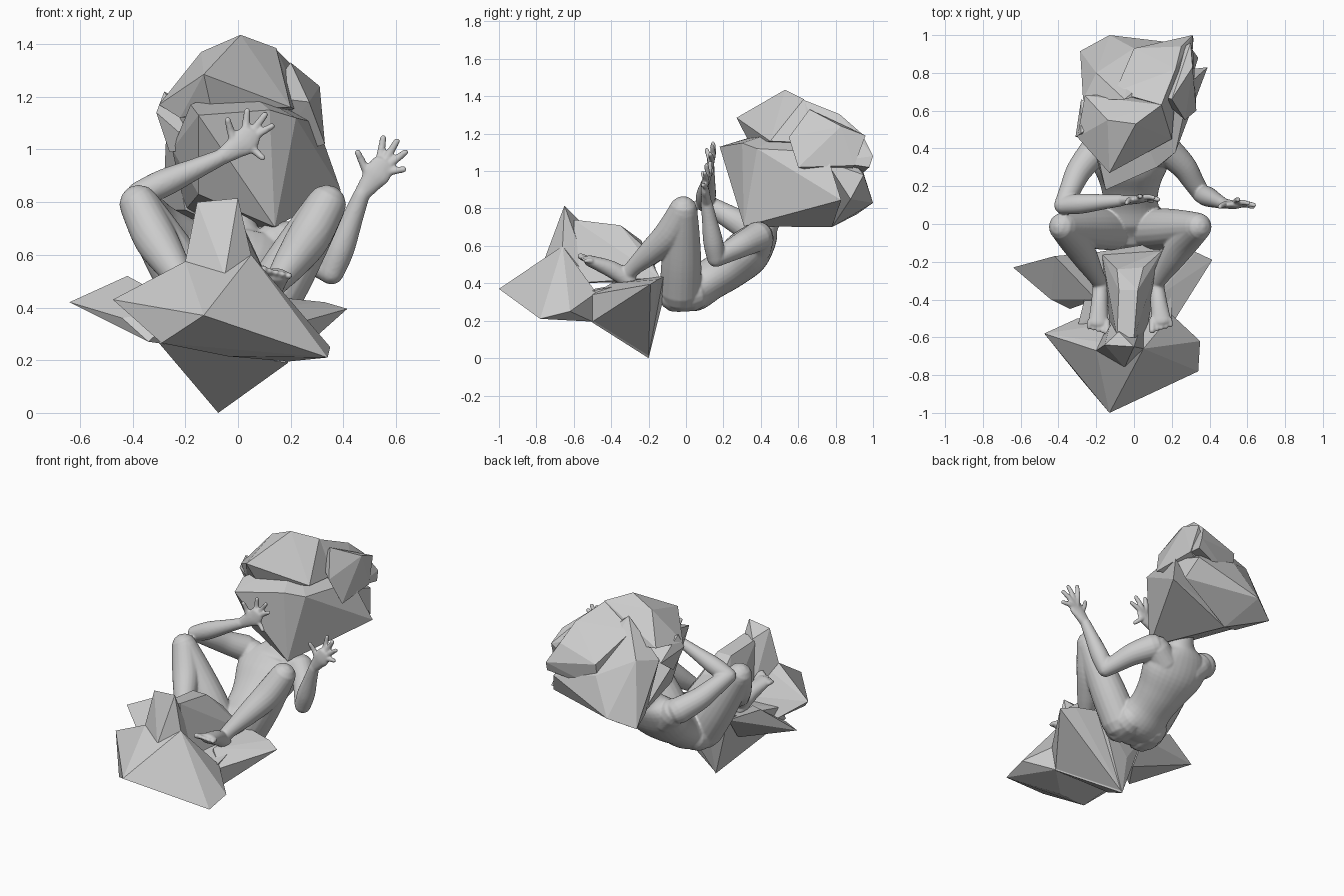
import bpy, bmesh
from math import sin, cos, pi, radians
from mathutils import Vector as V


def finish(bm, name):
    bmesh.ops.recalc_face_normals(bm, faces=bm.faces)
    me = bpy.data.meshes.new(name)
    bm.to_mesh(me)
    bm.free()
    ob = bpy.data.objects.new(name, me)
    bpy.context.collection.objects.link(ob)
    return ob


def rock(name, *pts):
    """Faceted boulder piece: hull round a few corner points."""
    bm = bmesh.new()
    vs = [bm.verts.new(p) for p in pts]
    bmesh.ops.convex_hull(bm, input=vs)
    bmesh.ops.delete(bm, geom=[v for v in bm.verts if not v.link_faces], context='VERTS')
    return finish(bm, name)


def catmull(a, b, c, d, t):
    return [0.5 * (2*q + (r-p)*t + (2*p-5*q+4*r-s)*t*t + (3*q-p-3*r+s)*t**3)
            for p, q, r, s in zip(a, b, c, d)]


def tube(bm, keys, side=(1, 0, 0), n=20, steps=5):
    """Rounded limb through keys (x, y, z, width radius, depth radius)."""
    k = [tuple(q) if len(q) == 5 else tuple(q) + (q[3],) for q in keys]
    k = [k[0]] + k + [k[-1]]
    path = [catmull(*k[i:i+4], j/steps) for i in range(len(k)-3) for j in range(steps)]
    path.append(k[-1])
    P = [V(p[:3]) for p in path]
    rings = []
    for i, p in enumerate(path):
        t = (P[min(i+1, len(P)-1)] - P[max(i-1, 0)]).normalized()
        s = V(side)
        s = (s - t * s.dot(t)).normalized()
        angs = [0]
        if i == 0:
            angs = [-85, -60, -30, 0]
        elif i == len(P)-1:
            angs = [0, 30, 60, 85]
        for a in angs:
            a = radians(a)
            r = min(p[3], p[4])
            rings.append((P[i] + t*r*sin(a), s*p[3]*cos(a), t.cross(s)*p[4]*cos(a)))
    loops = [[bm.verts.new(c + u*cos(2*pi*j/n) + w*sin(2*pi*j/n)) for j in range(n)]
             for c, u, w in rings]
    for A, B in zip(loops, loops[1:]):
        for j in range(n):
            bm.faces.new((A[j], A[(j+1) % n], B[(j+1) % n], B[j]))
    bm.faces.new(loops[0])
    bm.faces.new(loops[-1])


def hand(bm, wrist, c, tips):
    w, c = V(wrist), V(c)
    mid = c + (V(tips[2]) - c) * 0.3
    side = (mid - w).cross(V((0, 1, 0)))
    tube(bm, [(*w, .031, .027), (*c.lerp(w, .35), .044, .024), (*c, .052, .021), (*mid, .044, .017)], side, 14)
    for i, tip in enumerate(tips):
        tip = V(tip)
        root = c.lerp(w, .4) if i == 0 else c
        m = root.lerp(tip, .55) + V((0, .008, 0))
        tube(bm, [(*root, .018), (*m, .0155), (*tip.lerp(root, .03), .0125)], (0, 1, 0), 10)


body = bmesh.new()
# torso and neck
tube(body, [(-.02, -.05, .34, .13, .085), (-.02, .03, .365, .165, .118), (-.02, .13, .42, .145, .11),
            (-.02, .23, .485, .165, .117), (-.02, .325, .565, .205, .125), (-.02, .39, .645, .20, .10),
            (-.01, .42, .71, .09, .075), (.01, .47, .80, .065, .065)], n=32)
for s in (-1, 1):
    # buttock and shoulder mass
    tube(body, [(s*.085-.02, -.055, .335, .09), (s*.08-.02, .03, .35, .10)])
    tube(body, [(s*.09-.02, .37, .58, .085), (s*.16-.01, .385, .645, .085)])

# legs: hip, thigh, knee, calf, ankle
legs = [((.085, -.03, .36), (.335, -.015, .79), (.115, -.315, .445), (.145, -.515, .52)),
        ((-.115, -.03, .36), (-.375, -.015, .79), (-.175, -.315, .44), (-.19, -.525, .51))]
for hip, knee, ankle, ball in legs:
    h, k, a, b = V(hip), V(knee), V(ankle), V(ball)
    tube(body, [(*h, .11), (*h.lerp(k, .35), .107), (*h.lerp(k, .7), .093), (*k, .076)], (0, 1, 0))
    back = V((0, .02, -.02))
    tube(body, [(*k, .075), (*(k.lerp(a, .3) + back), .082), (*(k.lerp(a, .6) + back*.6), .067),
                (*k.lerp(a, .88), .045), (*a, .043)])
    heel = a + V((0, .01, -.028))
    tube(body, [(*heel, .042, .044), (*(heel.lerp(b, .45) + V((0, 0, .012))), .044, .045),
                (*b, .052, .03)])
    tube(body, [(*a, .042), (*a.lerp(b, .6), .036)])
    sg = 1 if b.x > 0 else -1
    for i in range(5):
        root = b + V((sg * (i-2) * .0225, .008, 0))
        tip = root + V((sg*(i-2)*.002, -.057 + i*.007, .024 - i*.006))
        r = .019 if i == 0 else .0135
        tube(body, [(*root, r), (*root.lerp(tip, .6), r), (*tip, r*.9)], n=10)

# arms: shoulder, elbow, wrist
arms = [((.18, .385, .65), (.355, .16, .535), (.47, .11, .83), .02),
        ((-.215, .38, .67), (-.375, .10, .83), (-.065, .125, .97), -.02)]
for sh, el, wr, bow in arms:
    s, e, w = V(sh), V(el), V(wr)
    tube(body, [(*s, .08), (*(s.lerp(e, .35) + V((bow, 0, 0))), .068),
                (*(s.lerp(e, .7) + V((bow/2, 0, 0))), .057), (*e, .048)], (0, 0, 1))
    tube(body, [(*e, .048), (*e.lerp(w, .3), .053), (*e.lerp(w, .7), .04), (*w, .031)], (0, 1, 0))
hand(body, arms[0][2], (.53, .10, .91),
     [(.453, .09, .992), (.552, .13, 1.048), (.605, .11, 1.035), (.639, .10, .992), (.632, .09, .925)])
hand(body, arms[1][2], (.025, .13, 1.03),
     [(-.04, .11, 1.115), (.035, .145, 1.15), (.105, .14, 1.135), (.132, .13, 1.09), (.095, .12, .967)])
figure = finish(body, "figure_body")
m = figure.modifiers.new("fuse", 'REMESH')
m.mode, m.voxel_size, m.use_smooth_shade = 'VOXEL', .006, True
m = figure.modifiers.new("soften", 'SMOOTH')
m.factor, m.iterations = .5, 5

# boulder under the feet
rock("base_front", (-.13, -1, .37), (.34, -.78, .21), (.35, -.62, .25), (-.29, -.81, .265),
     (-.475, -.58, .43), (-.2, -.67, .575), (.05, -.66, .60), (-.04, -.73, .215), (-.3, -.5, .3),
     (.2, -.48, .35), (.19, -.5, .195))
rock("base_column", (-.155, -.64, .80), (0, -.65, .815), (-.2, -.67, .575), (.05, -.66, .60),
     (-.05, -.76, .52), (-.08, -.57, .735), (-.12, -.5, .4), (.05, -.5, .4))
rock("base_ridge", (-.09, -.60, .73), (0, -.60, .74), (-.08, -.35, .71), (.02, -.35, .71),
     (-.09, -.24, .63), (.05, -.23, .60), (-.17, -.16, .41), (.15, -.14, .43),
     (-.12, -.6, .4), (.06, -.6, .4))
rock("base_keel", (-.075, -.2, 0), (-.3, -.6, .265), (.19, -.5, .19), (.18, -.09, .44),
     (-.2, -.15, .42), (.2, -.5, .36), (-.3, -.55, .36), (-.07, -.15, .22))
rock("base_left_wing", (-.64, -.23, .42), (-.42, -.17, .52), (-.34, -.45, .27), (-.44, -.4, .36),
     (-.2, -.15, .40), (-.2, -.4, .40), (-.2, -.25, .25))
rock("base_right_wing", (.415, -.19, .395), (.33, -.15, .42), (.22, -.5, .34), (.19, -.5, .195),
     (.14, -.11, .44), (.1, -.4, .4), (-.07, -.2, .01))

# boulder head
rock("head_face", (-.15, .18, 1.13), (.12, .30, 1.15), (.14, .31, .705), (-.15, .36, .83),
     (-.18, .31, 1.17), (.39, .83, .845), (.22, .38, 1.12), (-.05, .78, .70), (-.2, .75, .77),
     (-.25, .52, 1.0), (0, .6, 1.25), (.3, .75, 1.1))
rock("head_brow", (-.13, .27, 1.285), (-.3, .46, 1.17), (-.22, .40, 1.12), (.2, .45, 1.16),
     (.01, .53, 1.435), (.145, .63, 1.385), (-.14, .55, 1.37), (-.26, .68, 1.2), (.22, .7, 1.15),
     (-.1, .34, 1.15))
rock("head_back_left", (-.13, 1, .83), (-.285, .915, .77), (-.05, .78, .70), (.34, .88, .85),
     (-.27, .66, 1.12), (-.05, .66, 1.35), (0, .93, 1.05), (.3, .75, 1.05),
     (-.2, .7, .77), (-.2, .8, 1.15), (.29, .95, .98))
rock("head_back_right", (.145, .63, 1.38), (.22, .82, 1.305), (0, .93, 1.12), (.25, .94, 1.2),
     (.31, 1, 1.08), (.315, .98, 1.02), (.0, .9, .95), (.2, .6, 1.1), (-.1, .7, 1.28),
     (.3, .78, 1.05))
rock("head_right_lump", (.30, .96, 1.19), (.31, .83, 1.24), (.315, .9, 1.03),
     (.33, .6, 1.02), (.2, .66, 1.33), (.1, .7, 1.2), (.1, .85, .95), (.27, .55, 1.18))
rock("head_left_ear", (-.31, .46, 1.14), (-.28, .48, 1.22), (-.26, .5, .99), (-.28, .66, 1.1),
     (-.15, .45, 1.0), (-.15, .6, 1.15))
